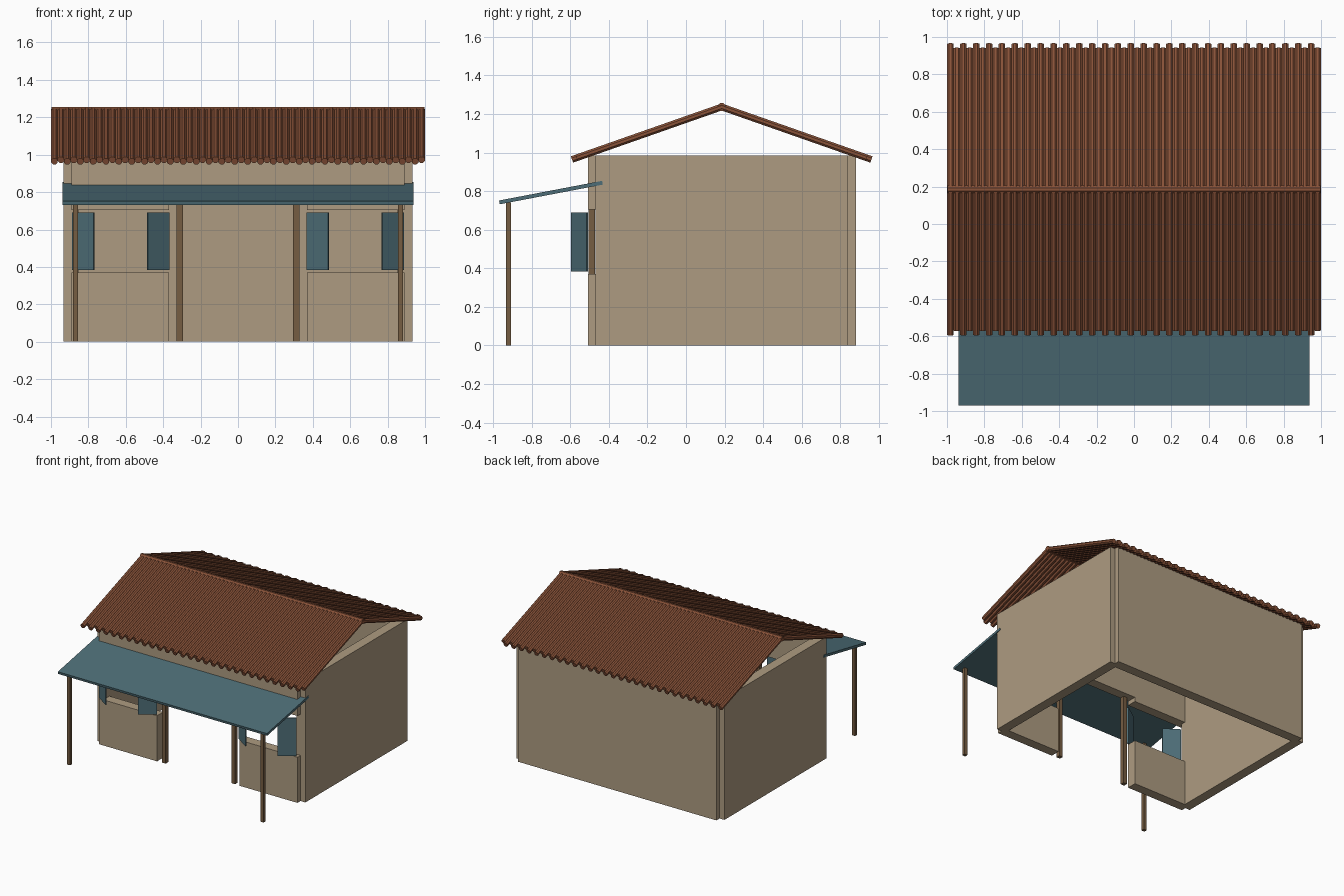
import bpy, bmesh, math
from mathutils import Matrix, Vector

if "Cube" in bpy.data.objects:
    bpy.data.objects.remove(bpy.data.objects["Cube"])


def material(name, rgb):
    m = bpy.data.materials.new(name)
    m.diffuse_color = (*rgb, 1)
    m.use_nodes = True
    m.node_tree.nodes["Principled BSDF"].inputs["Base Color"].default_value = m.diffuse_color
    return m


WALL = material("plaster", (0.42, 0.33, 0.22))
ROOF = material("clay", (0.25, 0.085, 0.04))
TEAL = material("teal_paint", (0.075, 0.155, 0.185))
WOOD = material("wood", (0.18, 0.11, 0.055))


def finish(name, bm, mat):
    me = bpy.data.meshes.new(name)
    bm.to_mesh(me)
    bm.free()
    me.materials.append(mat)
    ob = bpy.data.objects.new(name, me)
    bpy.context.collection.objects.link(ob)
    return ob


def box(name, x, y, z, material, mat=Matrix()):
    bm = bmesh.new()
    centre = Vector(((x[0] + x[1]) / 2, (y[0] + y[1]) / 2, (z[0] + z[1]) / 2))
    size = (x[1] - x[0], y[1] - y[0], z[1] - z[0])
    bmesh.ops.create_cube(bm, size=1, matrix=mat @ Matrix.Translation(centre) @ Matrix.Diagonal((*size, 1)))
    return finish(name, bm, material)


def add_tube(bm, radius, length, mat):
    bmesh.ops.create_cone(bm, cap_ends=True, segments=8, radius1=radius, radius2=radius,
                          depth=length, matrix=mat @ Matrix.Rotation(math.pi / 8, 4, 'Z'))


# Thick walls: the outer corners leave a small square notch
TOP = 0.985
FRONT = (-0.509, -0.43)
box("back_wall", (-0.89, 0.89), (0.80, 0.881), (0, TOP), WALL)
box("door_header", (-0.37, 0.37), FRONT, (0.74, TOP), WALL)

for s, side in ((-1, "left"), (1, "right")):
    def span(a, b):
        return tuple(sorted((s * a, s * b)))
    box(side + "_wall", span(0.853, 0.933), (-0.469, 0.84), (0, TOP), WALL)
    box(side + "_window_parapet", span(0.37, 0.89), FRONT, (0, 0.37), WALL)
    box(side + "_window_header", span(0.37, 0.89), FRONT, (0.705, TOP), WALL)
    # Door posts and canopy posts
    box(side + "_door_post", span(0.295, 0.328), (-0.505, -0.472), (0, 0.74), WOOD)
    box(side + "_canopy_post", span(0.855, 0.883), (-0.932, -0.906), (0, 0.742), WOOD)
    # Half open shutters, hinged at the window edges
    for hinge, tip, part in ((0.885, 0.77, "outer"), (0.37, 0.485, "inner")):
        dx = s * (tip - hinge)
        turn = Matrix.Translation((s * hinge, -0.512, 0)) @ Matrix.Rotation(math.atan2(-0.079, dx), 4, 'Z')
        box(f"{side}_{part}_shutter", (0, math.hypot(dx, 0.079)), (-0.005, 0.005),
            (0.383, 0.69), TEAL, turn)

# Sloping canopy, running through the front wall
slope = math.atan2(0.102, 0.535)
place = Matrix.Translation((0, -0.70, 0.7925)) @ Matrix.Rotation(slope, 4, 'X')
box("canopy", (-0.938, 0.938), (-0.272, 0.272), (-0.01, 0.01), TEAL, place)

# Roof slopes: touching round tiles, every second one stops short of the eave
RIDGE = Vector((0, 0.185, 1.236))
ANGLE = math.atan2(0.272, 0.776)
LENGTH = math.hypot(0.272, 0.776)
COUNT, RADIUS = 58, 0.0188
PITCH = (2 - 2 * RADIUS) / (COUNT - 1)
for name, flip in (("front", 0), ("back", math.pi)):
    # local -y runs down the slope from the ridge
    m = Matrix.Translation(RIDGE) @ Matrix.Rotation(flip, 4, 'Z') @ Matrix.Rotation(ANGLE, 4, 'X')
    bm = bmesh.new()
    for i in range(COUNT):
        x = (-1 + RADIUS + i * PITCH) * (-1 if flip else 1)
        low, high = (-LENGTH, 0.006) if i % 2 == 0 else (-LENGTH + 0.025, 0.003)
        tube = m @ Matrix.Translation((x, (low + high) / 2, 0)) @ Matrix.Rotation(math.pi / 2, 4, 'X')
        add_tube(bm, RADIUS, high - low, tube)
    finish(name + "_roof_tiles", bm, ROOF)

# Ridge cap
bm = bmesh.new()
add_tube(bm, 0.0215, 1.994, Matrix.Translation(RIDGE) @ Matrix.Rotation(math.pi / 2, 4, 'Y'))
finish("ridge_cap", bm, ROOF)
